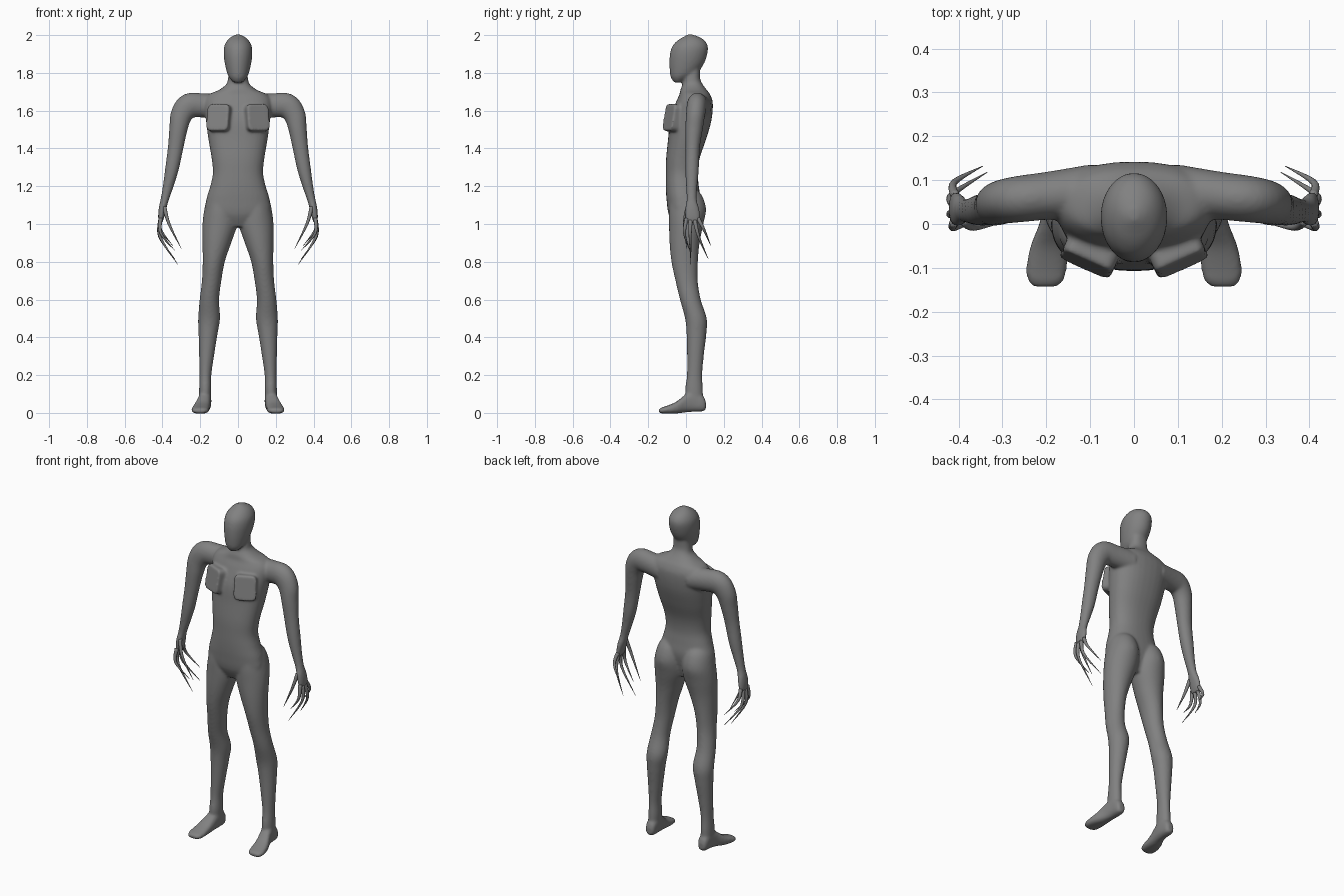
import bpy, bmesh, math
from mathutils import Vector, Matrix

if "Cube" in bpy.data.objects:
    bpy.data.objects.remove(bpy.data.objects["Cube"])

skin_mat = bpy.data.materials.new("grey skin")
skin_mat.use_nodes = True
colour = (0.22, 0.22, 0.22, 1)
skin_mat.diffuse_color = colour
skin_mat.node_tree.nodes["Principled BSDF"].inputs["Base Color"].default_value = colour


def smooth_rows(rows, steps=5):
    """Catmull-Rom interpolation between rows of numbers."""
    out = []
    for i in range(len(rows) - 1):
        a, b, c, d = (rows[max(0, min(len(rows) - 1, i + k))] for k in (-1, 0, 1, 2))
        for s in range(steps):
            t = s / steps
            out.append([q + t * (r - p + t * (2*p - 5*q + 4*r - e + t * (3*q - 3*r + e - p))) / 2
                        for p, q, r, e in zip(a, b, c, d)])
    return out + [list(rows[-1])]


def ring(centre, u, v, power=2, sides=32):
    pts = []
    for k in range(sides):
        a = 2 * math.pi * k / sides
        c, s = math.cos(a), math.sin(a)
        pts.append(centre + u * math.copysign(abs(c) ** (2 / power), c)
                   + v * math.copysign(abs(s) ** (2 / power), s))
    return pts


def skin(bm, rings, side=1):
    """Close a stack of rings into a solid, mirrored when side is -1."""
    loops = [[bm.verts.new((p.x * side, p.y, p.z)) for p in r] for r in rings]
    faces = [bm.faces.new(loops[0]), bm.faces.new(loops[-1])]
    for a, b in zip(loops, loops[1:]):
        n = len(a)
        faces += [bm.faces.new((a[k], a[(k+1) % n], b[(k+1) % n], b[k])) for k in range(n)]
    bmesh.ops.recalc_face_normals(bm, faces=faces)


def stack(bm, rows, side=1, power=2, along="z"):
    """Rows are (position, x min, x max, depth min, depth max)."""
    rings = []
    for h, x0, x1, d0, d1 in smooth_rows(rows):
        cx, cd, rx, rd = (x0 + x1) / 2, (d0 + d1) / 2, (x1 - x0) / 2, (d1 - d0) / 2
        if along == "z":
            rings.append(ring(Vector((cx, cd, h)), Vector((rx, 0, 0)), Vector((0, rd, 0)), power))
        else:
            rings.append(ring(Vector((cx, h, cd)), Vector((rx, 0, 0)), Vector((0, 0, rd)), power))
    skin(bm, rings, side)


def limb(bm, rows, side=1, sides=32):
    """Rows are (x, y, z, thickness radius, depth radius) along a path."""
    rows = smooth_rows(rows)
    rings = []
    for i, r in enumerate(rows):
        t = Vector(rows[min(i + 1, len(rows) - 1)][:3]) - Vector(rows[max(i - 1, 0)][:3])
        u = Vector((0, 1, 0)).cross(t).normalized()
        v = t.cross(u).normalized()
        rings.append(ring(Vector(r[:3]), u * r[3], v * r[4], sides=sides))
    skin(bm, rings, side)


def finish(name, bm):
    mesh = bpy.data.meshes.new(name)
    bm.to_mesh(mesh)
    bm.free()
    mesh.materials.append(skin_mat)
    mesh.shade_smooth()
    obj = bpy.data.objects.new(name, mesh)
    bpy.context.scene.collection.objects.link(obj)
    return obj


body = bmesh.new()

# Head
stack(body, [(1.75, -.025, .025, -.065, -.02), (1.775, -.046, .046, -.08, .02),
             (1.80, -.058, .058, -.085, .06), (1.85, -.07, .07, -.088, .096),
             (1.90, -.076, .076, -.085, .113), (1.94, -.073, .073, -.073, .116),
             (1.97, -.058, .058, -.047, .1), (1.99, -.037, .037, -.015, .07),
             (2.003, -.012, .012, .008, .035)])

# Neck and torso
torso = [(1.82, .048, 0, .075), (1.77, .053, -.012, .075), (1.74, .062, -.018, .088),
         (1.71, .1, -.03, .11), (1.685, .155, -.035, .128), (1.64, .18, -.055, .142),
         (1.55, .17, -.085, .135), (1.45, .157, -.095, .107), (1.35, .14, -.105, .073),
         (1.27, .133, -.107, .062), (1.2, .147, -.107, .068), (1.13, .167, -.103, .075),
         (1.05, .165, -.092, .06), (.985, .07, -.06, .04)]
stack(body, [(z, -w, w, f, b) for z, w, f, b in torso], power=2.3)

for side in (1, -1):
    # Legs with buttocks
    stack(body, [(1.19, .04, .13, -.04, .05), (1.15, .015, .16, -.08, .085),
                 (1.08, .003, .178, -.09, .106), (1.0, .003, .188, -.09, .092),
                 (.9, .036, .188, -.087, .072), (.8, .07, .187, -.077, .063),
                 (.7, .088, .191, -.056, .062), (.6, .1, .203, -.032, .078),
                 (.5, .095, .211, -.005, .11), (.42, .108, .209, .003, .108),
                 (.3, .127, .206, .006, .094), (.2, .141, .204, .005, .086),
                 (.12, .141, .206, -.005, .09), (.04, .145, .205, 0, .09)], side)
    # Feet
    stack(body, [(.105, .155, .192, .02, .06), (.09, .145, .202, .008, .09),
                 (.04, .141, .208, .006, .12), (0, .145, .216, .003, .1),
                 (-.05, .15, .236, -.003, .06), (-.1, .153, .246, -.004, .038),
                 (-.13, .16, .242, -.003, .028), (-.145, .178, .228, .002, .018)],
          side, power=2.6, along="y")
    # Arms and palms
    limb(body, [(.09, .075, 1.62, .065, .062), (.19, .065, 1.628, .064, .055),
                (.26, .057, 1.625, .066, .053), (.3, .05, 1.575, .058, .05),
                (.316, .042, 1.5, .048, .046), (.331, .035, 1.4, .041, .038),
                (.35, .032, 1.29, .036, .036), (.37, .03, 1.2, .028, .03),
                (.388, .03, 1.13, .022, .027), (.4, .032, 1.08, .02, .038),
                (.408, .035, 1.03, .015, .04), (.409, .035, 1.005, .008, .032)], side)
    # Chest plates
    slab = bmesh.ops.create_cube(body, size=1, matrix=(
        Matrix.Translation((side * .096, -.062, 1.56)) @ Matrix.Rotation(side * .42, 4, "Z")
        @ Matrix.Rotation(-.17, 4, "X") @ Matrix.Diagonal((.125, .07, .145, 1))))
    upright = [e for e in {e for v in slab["verts"] for e in v.link_edges}
               if abs((e.verts[0].co - e.verts[1].co).normalized().y) > .8]
    bmesh.ops.bevel(body, geom=upright, offset=.025, segments=4, affect="EDGES", profile=.5)

# Blend the masses into one smooth skin
figure = finish("body", body)
blend = figure.modifiers.new("blend", "REMESH")
blend.mode = "VOXEL"
blend.voxel_size = .007
blend.use_smooth_shade = True
soften = figure.modifiers.new("soften", "SMOOTH")
soften.factor = .5
soften.iterations = 9

# Long pointed fingers: knuckle and tip positions
fingers = [((.41, .004, 1.03), (.408, -.008, .95), (.335, .02, .86)),
           ((.412, .024, 1.02), (.412, .022, .93), (.318, .026, .785)),
           ((.412, .046, 1.02), (.414, .068, .93), (.335, .118, .815)),
           ((.408, .064, 1.03), (.41, .095, .97), (.345, .132, .885)),
           ((.39, .008, 1.09), (.365, -.008, 1.0), (.3, .004, .87))]
for side, label in ((1, "left"), (-1, "right")):
    claws = bmesh.new()
    for root, mid, tip in fingers:
        limb(claws, [(*root, .011, .011), (*mid, .0075, .0075), (*tip, .0008, .0008)], side, 12)
    finish(label + "_fingers", claws)
